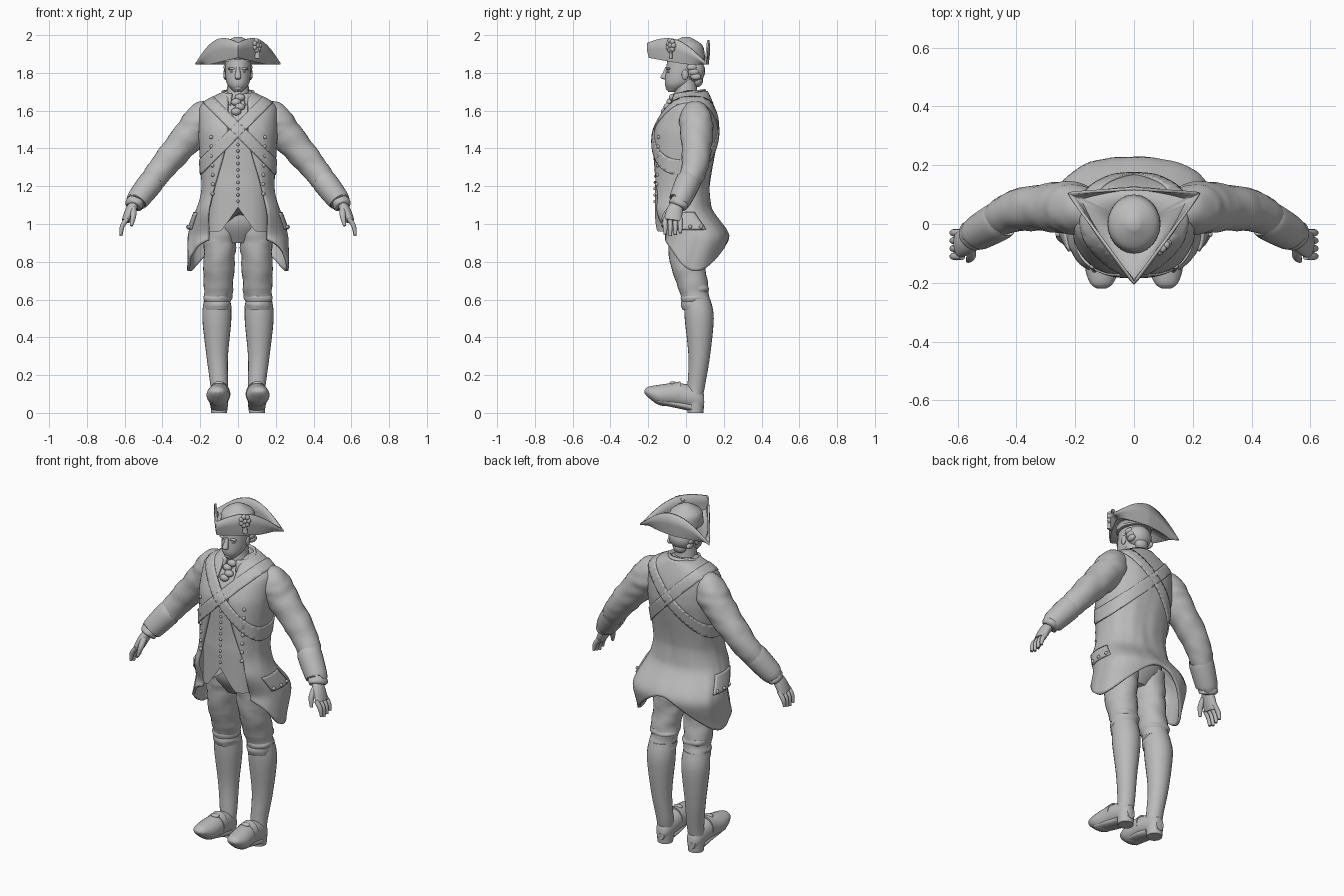
import bpy, bmesh
from math import sin, cos, pi, tau, asin, radians
from mathutils import Vector, noise

default_cube = bpy.data.objects.get("Cube")
if default_cube:
    bpy.data.objects.remove(default_cube)

shade = .5
stone = bpy.data.materials.new("stone grey")
stone.use_nodes = True
stone.diffuse_color = (shade, shade, shade, 1)
stone.node_tree.nodes["Principled BSDF"].inputs["Base Color"].default_value = stone.diffuse_color


def finish(name, bm, thickness=0):
    """Turn a bmesh into a smooth shaded object, with optional thickness."""
    bmesh.ops.recalc_face_normals(bm, faces=bm.faces)
    mesh = bpy.data.meshes.new(name)
    bm.to_mesh(mesh)
    bm.free()
    mesh.materials.append(stone)
    part = bpy.data.objects.new(name, mesh)
    bpy.context.collection.objects.link(part)
    bpy.ops.object.select_all(action='DESELECT')
    part.select_set(True)
    bpy.context.view_layer.objects.active = part
    bpy.ops.object.shade_smooth_by_angle(angle=radians(50))
    if thickness:
        solid = part.modifiers.new("thickness", 'SOLIDIFY')
        solid.thickness, solid.offset = thickness, 0


def skin(rows, closed=True, caps=True):
    """Bridge rows of points with quads."""
    bm = bmesh.new()
    rings = [[bm.verts.new(point) for point in row] for row in rows]
    count = len(rings[0])
    for upper, lower in zip(rings, rings[1:]):
        for i in range(count if closed else count - 1):
            j = (i + 1) % count
            bm.faces.new((upper[i], upper[j], lower[j], lower[i]))
    if closed and caps:
        bm.faces.new(rings[0])
        bm.faces.new(rings[-1])
    return bm


def span(start, end, count):
    return [start + (end - start) * i / count for i in range(count + 1)]


def circle(count):
    return span(0, tau, count)[:-1]


def smooth(value):
    value = max(0, min(1, value))
    return value * value * (3 - 2 * value)


def spline(keys, t):
    """Smooth curve through the keys, t runs over their indices."""
    last = len(keys) - 1
    t = max(0, min(last, t))
    i = min(int(t), last - 1)
    f = t - i
    before, after = keys[max(0, i - 1)], keys[min(last, i + 2)]
    a, b = keys[i], keys[i + 1]
    slope_a, slope_b = (b - before) / 2, (after - a) / 2
    return a + (b - a) * smooth(f) + slope_a * f * (1 - f) ** 2 - slope_b * f * f * (1 - f)


def loft(name, path, radii, squash=(1, 1), axes=None, side=1, folds=0, steps=6, sides=24):
    """Sweep an ellipse along a path; squash is the second radius ratio at both ends."""
    path = [Vector(point) for point in path]
    last = len(path) - 1
    rows = []
    for t in span(0, last, last * steps):
        centre, radius = spline(path, t), spline(radii, t)
        ratio = squash[0] + (squash[1] - squash[0]) * t / last
        if axes:
            across, along = axes
        else:
            tangent = (spline(path, t + .1) - spline(path, t - .1)).normalized()
            along = tangent.cross(Y).normalized()
            across = along.cross(tangent)
        row = []
        for a in circle(sides):
            arm = across * cos(a) * radius + along * sin(a) * radius * ratio
            point = centre + arm
            point += arm.normalized() * folds * noise.noise(Vector((point.x, point.y, point.z * 2)) * 13)
            row.append((point.x * side, point.y, point.z))
        rows.append(row)
    finish(name, skin(rows))


X, Y, Z = Vector((1, 0, 0)), Vector((0, 1, 0)), Vector((0, 0, 1))
LEVEL, UPRIGHT = (X, Y), (X, Z)


def ball(name, at, size):
    bm = bmesh.new()
    bmesh.ops.create_uvsphere(bm, u_segments=16, v_segments=10, radius=1)
    bmesh.ops.scale(bm, vec=size, verts=bm.verts)
    bmesh.ops.translate(bm, vec=at, verts=bm.verts)
    finish(name, bm)


def bead(name, at, radius=.01):
    ball(name, at, (radius, radius, radius))


def body(z):
    """Half width, y centre and half depth of the torso at a height."""
    shoulder = sin(pi / 2 * min(1, (1.72 - z) / .12))
    chest = sin(pi / 2 * min(1, (1.78 - z) / .33))
    waist = smooth((1.5 - z) / .3)
    lean = (z - 1.5) / (5 if z > 1.5 else 10)
    return .19 * shoulder - .015 * waist, max(-.03, lean), .155 * chest - .02 * waist


def coat(z):
    """The torso outline plus cloth and tails that kick out behind."""
    width, centre, depth = body(z)
    flare = smooth((1.2 - z) / .3)
    kick = smooth((1.1 - z) / .18) - .6 * smooth((.95 - z) / .2)
    return width + .012 + .075 * flare, centre + .08 * kick, depth + .012 + .03 * flare


def on(outline, angle, z, lift=0):
    """Point on an outline; the angle starts at the front and turns to +x."""
    width, centre, depth = outline(z)
    s, c = sin(angle), cos(angle)
    square = (abs(s) ** 2.4 + abs(c) ** 2.4) ** (-1 / 2.4)
    return Vector((s * square * (width + lift), centre - c * square * (depth + lift), z))


# Waistcoat with a notch below the buttons
TOP = 1.7
rows = []
for drop in span(0, 1, 40):
    row = []
    for a in circle(64):
        notch = max(0, 1 - 2 * abs(sin(a))) if cos(a) > 0 else 0
        row.append(on(body, a, TOP + (.96 + .13 * notch - TOP) * drop))
    rows.append(row)
finish("waistcoat", skin(rows))

# Open coat, its tails longest at the sides
rows = []
for drop in span(0, 1, 60):
    level = TOP - .8 * drop
    gap = .06 + .11 * smooth((1.5 - level) / .5)
    start = asin(min(.9, gap / coat(level)[0])) * .85
    row = []
    for a in span(start, tau - start, 72):
        turn = min(a, tau - a) / pi
        hem = .94 - .19 * sin(pi * turn ** 1.3) ** 2
        z = TOP + (hem - TOP) * drop
        fold = noise.noise(Vector((sin(a), cos(a), z)) * 4) * drop / 150
        row.append(on(coat, a, z, fold))
    rows.append(row)
finish("coat", skin(rows, closed=False), .014)

# Crossed straps, cut from a shell just above the coat
for side, name in ((1, "left_shoulder_strap"), (-1, "right_shoulder_strap")):
    bm = skin([[on(coat, a, z, .009) for a in circle(64)] for z in span(TOP, 1, 40)], caps=False)
    normal = (Z - X * side).normalized()
    for way in (-normal, normal):
        bmesh.ops.bisect_plane(bm, geom=bm.verts[:] + bm.edges[:] + bm.faces[:],
                               plane_co=Z * 1.5 + way * .03, plane_no=way, clear_outer=True)
    finish(name, bm, .009)

# Collar, neck stock and cravat
rows = []
for rise in span(0, 1, 3):
    radius = .1 - .02 * rise
    rows.append([(radius * sin(a), .015 - radius * cos(a), 1.64 + .06 * rise - cos(a) / 80)
                 for a in span(.4, tau - .4, 32)])
finish("coat_collar", skin(rows, closed=False), .014)
loft("neck_stock", [Z * 1.62, Z * 1.7, Z * 1.77], [.075, .06, .053], axes=LEVEL)
for i in range(4):
    ball("cravat_ruffle", (.01 * (-1) ** i, -.07 - i / 70, 1.67 - i / 40), (.027, .02, .02))

# Head and face
loft("head", [(0, -.07, TOP), (0, -.04, 1.74), (0, -.02, 1.8), (0, 0, 1.9)],
     [.02, .057, .068, .07], (1.2, 1.35), LEVEL)
loft("nose", [(0, -.1, 1.83), (0, -.11, 1.8), (0, -.118, 1.775), (0, -.105, 1.765)],
     [.01, .013, .017, .01], axes=LEVEL, sides=12)
for z in (1.74, 1.75):
    ball("lip", (0, -.098, z), (.02, .011, .006))
ball("chin", (0, -.09, 1.72), (.022, .018, .014))
ball("back_hair", (0, .04, 1.81), (.073, .062, .065))
ball("hair_queue", (0, .06, 1.76), (.04, .03, .035))
for side in (1, -1):
    x = .03 * side
    ball("brow", (x, -.092, 1.822), (.024, .012, .007))
    ball("eye", (x, -.088, 1.805), (.014, .012, .006))
    ball("ear", (.068 * side, -.005, 1.79), (.009, .018, .027))
    for k in range(3):
        ball("hair_curl", (.062 * side, .03 + k / 90, 1.83 - k / 40), (.015, .028, .018))

# Three cornered hat: the brim folds up between its corners
front, corner, back = Vector((0, -.2, 1.96)), Vector((.225, .105, 1.85)), Vector((0, .12, 1.975))
rim = []
for t in span(0, 1, 20)[:-1]:
    rim.append(front.lerp(corner, t) + Z * .07 * sin(pi * t))
for t in span(0, 1, 20):
    point = corner.lerp(back, t)
    point.z = corner.z + (back.z - corner.z) * sin(pi / 2 * t)
    rim.append(point)
rim += [Vector((-p.x, p.y, p.z)) for p in rim[-2:0:-1]]
crown_edge, fold, swell = [], [], []
for p in rim:
    flat = Vector((p.x, p.y, 0))
    crown_edge.append(flat.normalized() * .09 + Z * 1.875)
    low = flat * (.8 + 1.5 * (p.z - corner.z)) + Z * (corner.z + max(0, -p.y) / 6)
    fold.append(low)
    swell.append(low.lerp(p, .5) + flat * .03)
finish("hat_brim", skin([crown_edge, fold, swell, rim], caps=False), .01)
loft("hat_crown", [Z * 1.86, Z * 1.9, Z * 1.95, Z * 1.99], [.087, .09, .08, .02], (1.15, 1), LEVEL)
pin = Vector((.1, -.08, 1.945))
bead("cockade_centre", pin, .015)
for a in circle(7):
    bead("cockade_petal", pin + (X + Y) * cos(a) / 70 + Z * sin(a) / 40, .014)
loft("cockade_ribbon", [pin, pin - Z * .07], [.012, .018], (.5, .5), LEVEL)

# Waistcoat buttons and the seat of the breeches
for z in span(1.42, 1.12, 9):
    bead("waistcoat_button", on(body, 0, z), .008)
loft("breeches_seat", [(0, -.02, 1.1), (0, 0, 1), (0, 0, .9)], [.16, .17, .08], (.65, .8), LEVEL)

for side, tag in ((1, "left"), (-1, "right")):
    # Legs: breeches, knee folds and stocking
    loft(tag + "_breeches_leg", [(.09, 0, 1), (.1, .01, .8), (.107, .055, .6)], [.088, .083, .074],
         (1.25, 1), LEVEL, side, .008, 12)
    loft(tag + "_stocking", [(.11, .06, .6), (.112, .07, .5), (.11, .07, .3), (.1, .055, .15), (.1, .045, .09)],
         [.07, .077, .057, .047, .045], axes=LEVEL, side=side)
    for z in span(.57, .65, 2):
        path = [Vector((.107, .05, z + step)) for step in span(-.025, .025, 2)]
        loft(tag + "_knee_fold", path, [.068, .076, .068], axes=LEVEL, side=side, folds=.012)

    # Shoe with a sole rising to the toe, heel, strap and buckle
    loft(tag + "_shoe", [(.1, .095, .06), (.1, .06, .075), (.1, -.04, .095), (.107, -.14, .095), (.11, -.2, .11),
                         (.11, -.22, .113)],
         [.025, .046, .057, .06, .04, .015], (1.5, .5), UPRIGHT, side)
    loft(tag + "_shoe_heel", [(.1, .05, 0), (.1, .05, .06)], [.042, .047], axes=LEVEL, side=side)
    loft(tag + "_shoe_sole", [(.1, .03, .03), (.1, -.05, .047), (.11, -.15, .065)], [.045, .048, .045],
         (.5, .4), UPRIGHT, side)
    loft(tag + "_shoe_strap", [(.1, -.03, .1), (.1, -.07, .1)], [.058, .06], (1.15, 1), UPRIGHT, side)
    ball(tag + "_shoe_buckle", (.1 * side, -.07, .157), (.026, .018, .01))

    # Sleeve, cuff and shirt ruffle
    wrist = Vector((.53, -.03, 1.13))
    loft(tag + "_sleeve", [(.13, .03, 1.6), (.19, .05, 1.56), (.25, .055, 1.48), (.4, .045, 1.3), wrist],
         [.06, .086, .086, .071, .05], side=side, folds=.007, steps=10)
    loft(tag + "_cuff", [(.455, .015, 1.225), (.46, .01, 1.22), wrist, (.54, -.04, 1.115)],
         [.055, .067, .06, .05], side=side)
    loft(tag + "_shirt_ruffle", [wrist, (.55, -.045, 1.1), (.555, -.05, 1.09)], [.042, .05, .03],
         side=side, folds=.012)
    for k in range(3):
        bead(tag + "_cuff_button", ((.535 + k / 45) * side, .01 - k / 45, 1.19 - k / 36))

    # Hand with four fingers and a thumb
    loft(tag + "_palm", [(.54, -.04, 1.12), (.57, -.06, 1.07), (.595, -.07, 1.015)], [.03, .043, .047],
         (.8, .45), side=side)
    for y in span(-.11, -.03, 3):
        tip = .935 + abs(y + .08) / 3
        loft(tag + "_finger", [(.585, y, 1.03), (.612, y, .99), (.62, y, tip)], [.013, .013, .008],
             side=side, sides=10)
    loft(tag + "_thumb", [(.555, -.08, 1.08), (.555, -.11, 1.04), (.565, -.125, .99)], [.018, .016, .008],
         side=side, sides=10)

    # Pocket flap and buttons on the coat
    rows = [[on(coat, a * side, z, .01) for a in span(1.15, 1.95, 10)] for z in span(1.06, .97, 8)]
    finish(tag + "_pocket_flap", skin(rows, closed=False), .012)
    for z in span(1.46, 1.16, 6):
        bead(tag + "_lapel_button", on(coat, .7 * side, z, .007))
    for a in span(1.25, 1.85, 2):
        bead(tag + "_pocket_button", on(coat, a * side, .985, .018))
